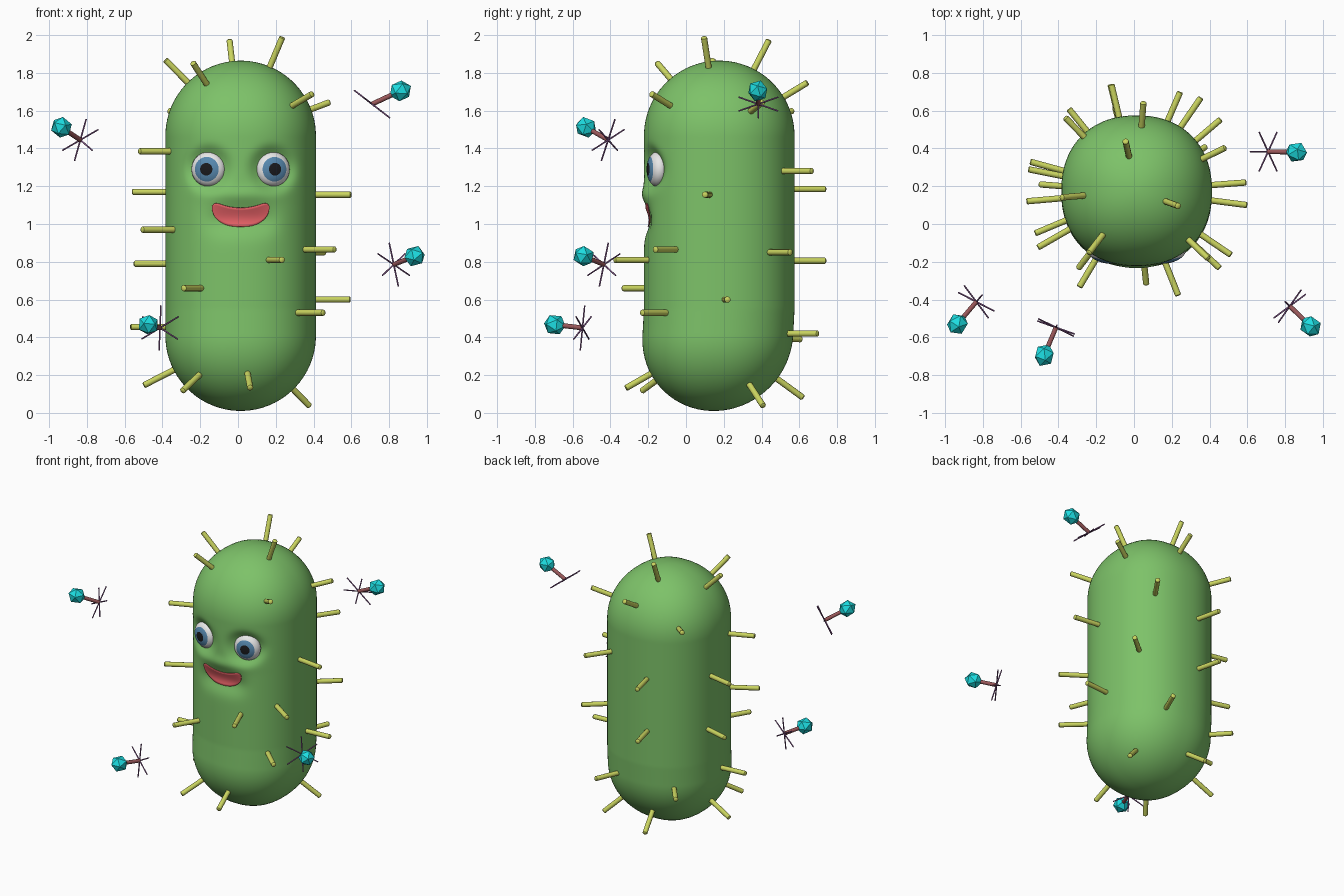
import bpy, bmesh, math
from mathutils import Vector, Matrix

if "Cube" in bpy.data.objects:
    bpy.data.objects.remove(bpy.data.objects["Cube"])


def material(name, rgb):
    m = bpy.data.materials.new(name)
    m.diffuse_color = (*rgb, 1)
    m.use_nodes = True
    m.node_tree.nodes["Principled BSDF"].inputs["Base Color"].default_value = m.diffuse_color
    return m


GREEN = material("body green", (0.205, 0.54, 0.14))
OLIVE = material("spike yellow green", (0.59, 0.66, 0.115))
WHITE = material("eye white", (0.86, 0.86, 0.86))
BLUE = material("iris blue", (0.095, 0.25, 0.43))
BLACK = material("pupil black", (0.01, 0.01, 0.012))
PINK = material("mouth pink", (0.80, 0.12, 0.135))
CYAN = material("head cyan", (0.012, 0.72, 0.75))
MAROON = material("stalk maroon", (0.32, 0.095, 0.10))
PURPLE = material("leg purple", (0.27, 0.11, 0.31))

CX, R, TOP, BOTTOM = 0.014, 0.399, 1.865, 0.01
LOW, HIGH = BOTTOM + R, TOP - R
EYE_X, EYE_Z = 0.170, 1.29


def finish(bm, name, mats, smooth=True):
    bmesh.ops.recalc_face_normals(bm, faces=bm.faces[:])
    mesh = bpy.data.meshes.new(name)
    bm.to_mesh(mesh)
    bm.free()
    for m in mats:
        mesh.materials.append(m)
    for p in mesh.polygons:
        p.use_smooth = smooth
    ob = bpy.data.objects.new(name, mesh)
    bpy.context.collection.objects.link(ob)
    if smooth:
        bpy.context.view_layer.objects.active = ob
        ob.select_set(True)
        bpy.ops.object.shade_smooth_by_angle(angle=math.radians(50))
        ob.select_set(False)
    return ob


def rod(bm, a, b, radius, tip_radius, sides):
    """Cylinder from a to b added to bm."""
    a, b = Vector(a), Vector(b)
    d = b - a
    mat = Matrix.Translation((a + b) / 2) @ d.to_track_quat('Z', 'Y').to_matrix().to_4x4()
    bmesh.ops.create_cone(bm, cap_ends=True, segments=sides, radius1=radius,
                          radius2=tip_radius, depth=d.length, matrix=mat)


def loft(bm, rings):
    """Join equal closed rings of points into a capped skin."""
    rows = [[bm.verts.new(p) for p in ring] for ring in rings]
    n = len(rows[0])
    for r0, r1 in zip(rows, rows[1:]):
        for i in range(n):
            bm.faces.new((r0[i], r0[(i + 1) % n], r1[(i + 1) % n], r1[i]))
    bm.faces.new(rows[0])
    bm.faces.new(rows[-1])


# ---- body shape: slightly squared capsule with relief for mouth and eye sockets
POWER = 2.2


def axis_y(z):
    return 0.176 - 0.03 * max(0, 0.55 - z) / 0.55


def radius_at(z):
    over = max(LOW - z, z - HIGH, 0)
    return math.sqrt(max(R * R - over * over, 0))


def relief(x, z):
    u = x - CX
    hollow = 0.034 * math.exp(-(u / 0.17) ** 4 - ((z - 1.02) / 0.075) ** 2)
    lip = 0.012 * math.exp(-(u / 0.17) ** 2 - ((z - 1.155) / 0.04) ** 2)
    d = math.hypot(abs(u) - EYE_X, z - EYE_Z)
    socket = 0.046 * math.exp(-(d / 0.108) ** 4)
    return hollow - lip + socket


def front_y(x, z):
    r = radius_at(z)
    return axis_y(z) - (r ** POWER - abs(x - CX) ** POWER) ** (1 / POWER) + relief(x, z)


def rounded(t):
    return math.copysign(abs(t) ** (2 / POWER), t)


heights = [LOW - R * math.cos(math.radians(a)) for a in range(2, 90, 5)]
heights += [LOW + (HIGH - LOW) * i / 80 for i in range(81)]
heights += [HIGH + R * math.sin(math.radians(a)) for a in range(3, 90, 5)]
rings = []
for z in heights:
    ring = []
    for i in range(128):
        t = 2 * math.pi * (i + 0.5) / 128
        x = CX + radius_at(z) * rounded(math.cos(t))
        y = axis_y(z) + radius_at(z) * rounded(math.sin(t))
        ring.append((x, y + (relief(x, z) if math.sin(t) < 0 else 0), z))
    rings.append(ring)
bm = bmesh.new()
loft(bm, rings)
finish(bm, "body", [GREEN])

# ---- mouth: smile-shaped plate following the body surface
bm = bmesh.new()
cols = []
for i in range(41):
    u = -math.cos(math.pi * i / 40)
    x = CX + 0.152 * u
    hi = 1.086 + 0.04 * u * u - 0.032 * abs(u) ** 12
    lo = 0.985 + 0.105 * (1 - math.sqrt(max(1 - abs(u) ** 2.5, 0)))
    lo = min(lo, hi - 0.002)
    col = []
    for j in range(9):
        z = hi + (lo - hi) * j / 8
        col.append(bm.verts.new((x, front_y(x, z) - 0.004, z)))
    cols.append(col)
for a, b in zip(cols, cols[1:]):
    for j in range(8):
        bm.faces.new((a[j], a[j + 1], b[j + 1], b[j]))
mouth = finish(bm, "mouth", [PINK])
mouth.modifiers.new("thickness", 'SOLIDIFY').thickness = 0.004

# ---- eyes: flattened balls with iris and pupil rings
for side, name in ((-1, "left_eye"), (1, "right_eye")):
    bm = bmesh.new()
    place = (Matrix.Translation((CX + side * EYE_X, -0.152, EYE_Z))
             @ Matrix.Rotation(side * math.radians(14), 4, 'Z'))
    fractions = [0.02, 0.2, 0.36, 0.5, 0.6, 0.70, 0.78, 0.86, 0.95, 1.0]
    profile = [(f, -math.sqrt(1 - f * f)) for f in fractions]
    profile += [(f, -d) for f, d in profile[-2::-1]]
    loft(bm, [[place @ Vector((0.093 * f * math.cos(2 * math.pi * k / 32), 0.054 * d,
                               0.093 * f * math.sin(2 * math.pi * k / 32)))
               for k in range(32)] for f, d in profile])
    inv = place.inverted()
    for face in bm.faces:
        p = inv @ face.calc_center_median()
        r = math.hypot(p.x, p.z) / 0.093
        if p.y < 0:
            face.material_index = 2 if r < 0.36 else 1 if r < 0.70 else 0
    finish(bm, name, [WHITE, BLUE, BLACK])

# ---- spikes: tip positions, each pointing straight out of the body
TIPS = [
    (-.385, .14, 1.87), (-.24, -.155, 1.855), (-.045, .44, 1.975), (.235, .095, 1.99),
    (.395, -.185, 1.69), (.485, .405, 1.645), (-.365, .565, 1.60), (.05, .645, 1.75),
    (-.525, -.05, 1.385), (-.56, .29, 1.17), (-.51, -.125, .97), (-.55, .33, .79),
    (-.29, -.335, .66), (.60, .10, 1.155), (.515, -.165, .865), (.46, .555, .85),
    (.235, -.38, .81), (.595, .22, .60), (.455, -.235, .53), (-.57, .12, .455),
    (-.50, .21, .145), (-.295, -.235, .115), (.065, -.32, .13), (.38, .41, .035),
    (-.10, .62, .08), (.355, .67, 1.28), (-.12, .74, 1.185), (-.125, .74, .805),
    (.245, .70, .42), (-.345, .61, .39)]
bm = bmesh.new()
for tip in TIPS:
    tip = Vector(tip)
    zc = min(max(tip.z, LOW), HIGH)
    core = Vector((CX, axis_y(zc), zc))
    out = (tip - core).normalized()
    start = core + out * (R - 0.03)
    neck = tip - out * 0.005
    rod(bm, start, neck, 0.0165, 0.0165, 12)
    rod(bm, neck, tip, 0.0165, 0.012, 12)
finish(bm, "spikes", [OLIVE])

# ---- little floating attackers: faceted head, stalk and six splayed legs
ATTACKERS = [
    ((-.935, -.53, 1.512), (-.835, -.412, 1.445), None),
    ((.935, -.542, .83), (.825, -.435, .785), None),
    ((-.475, -.695, .467), (-.413, -.548, .45), None),
    ((.86, .38, 1.705), (.71, .383, 1.635), (.61, 0, .79))]
for n, (head, foot, normal) in enumerate(ATTACKERS, 1):
    head, foot = Vector(head), Vector(foot)
    axis = (head - foot).normalized()
    turn = axis.to_track_quat('Z', 'Y').to_matrix().to_4x4()
    bm = bmesh.new()
    bmesh.ops.create_icosphere(bm, subdivisions=1, radius=0.056,
                               matrix=Matrix.Translation(head) @ turn @ Matrix.Diagonal((1, 1, 1.1, 1)))
    finish(bm, f"attacker_head_{n}", [CYAN], smooth=False)
    bm = bmesh.new()
    rod(bm, foot, head, 0.013, 0.013, 10)
    finish(bm, f"attacker_stalk_{n}", [MAROON])
    bm = bmesh.new()
    spread = Vector(normal or axis).to_track_quat('Z', 'Y')
    for k in range(6):
        t = math.pi * (k / 3 + 1 / 6)
        rod(bm, foot, foot + spread @ Vector((math.cos(t), math.sin(t), 0)) * 0.12,
            0.0045, 0.004, 8)
    finish(bm, f"attacker_legs_{n}", [PURPLE])
